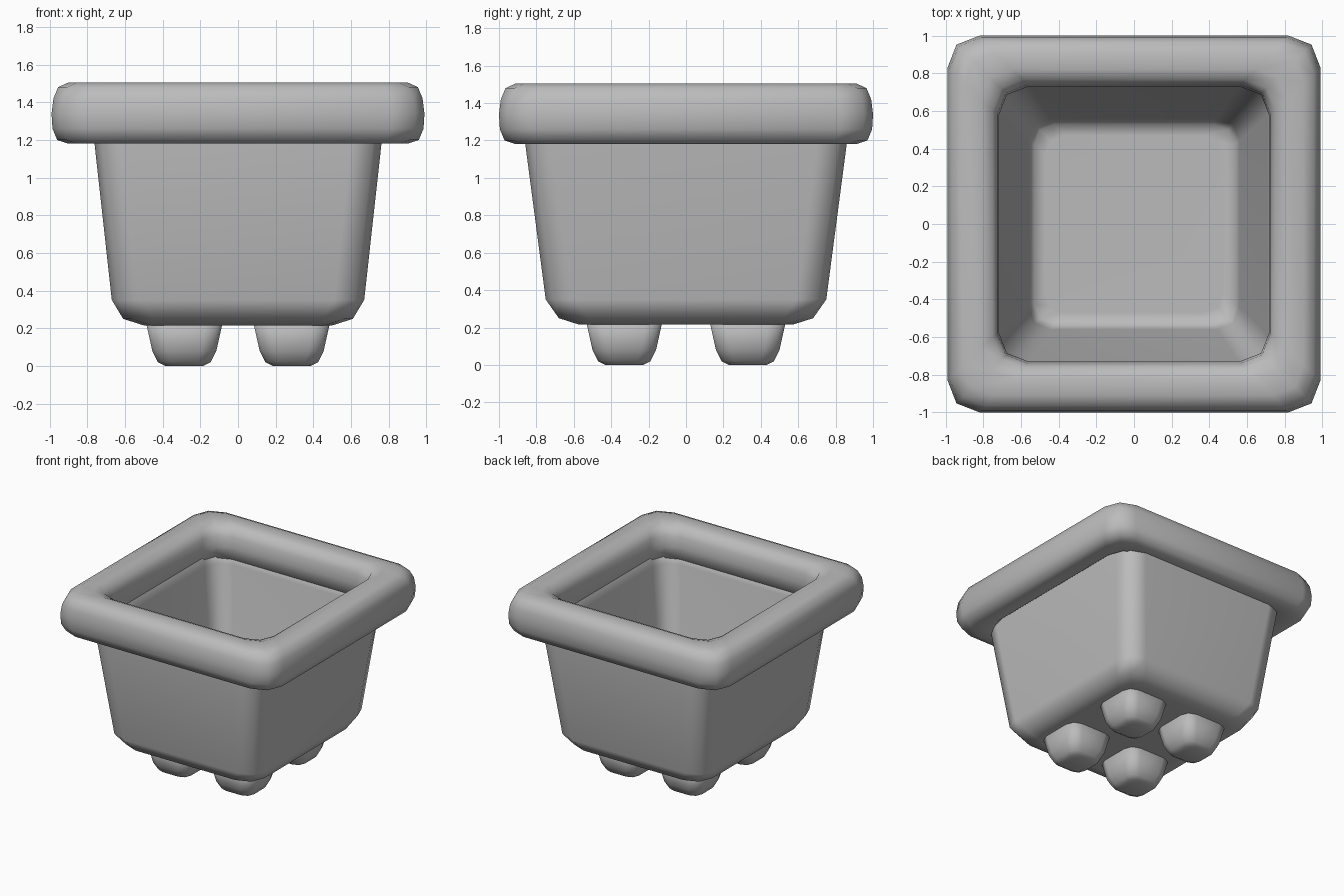
import bpy, bmesh

cube = bpy.data.objects.get("Cube")
if cube:
    bpy.data.objects.remove(cube, do_unlink=True)

grey = bpy.data.materials.new("plain grey")
grey.use_nodes = True
colour = (0.5, 0.5, 0.5, 1)
grey.diffuse_color = colour
grey.node_tree.nodes["Principled BSDF"].inputs["Base Color"].default_value = colour


def ring(bm, hx, hy, r, z):
    """Square loop of vertices with three-point rounded corners."""
    k = 0.28 * r
    corner = [(hx, hy - r), (hx - k, hy - k), (hx - r, hy)]
    points = []
    for sx, sy in ((1, 1), (-1, 1), (-1, -1), (1, -1)):
        side = corner if sx * sy > 0 else corner[::-1]
        points += [(sx * x, sy * y) for x, y in side]
    return [bm.verts.new((x, y, z)) for x, y in points]


def loft(name, profile, location=(0, 0, 0), closed=False, weighted=False):
    """Skin rounded-square rings (half x, half y, corner, height)."""
    bm = bmesh.new()
    rings = [ring(bm, *row) for row in profile]
    pairs = list(zip(rings, rings[1:]))
    if closed:
        pairs.append((rings[-1], rings[0]))
    else:
        bm.faces.new(rings[0])
        bm.faces.new(rings[-1])
    for a, b in pairs:
        for i in range(len(a)):
            j = (i + 1) % len(a)
            bm.faces.new((a[i], a[j], b[j], b[i]))
    bmesh.ops.recalc_face_normals(bm, faces=bm.faces)
    for face in bm.faces:
        face.smooth = True
    mesh = bpy.data.meshes.new(name)
    bm.to_mesh(mesh)
    bm.free()
    mesh.materials.append(grey)
    obj = bpy.data.objects.new(name, mesh)
    obj.location = location
    bpy.context.collection.objects.link(obj)
    if weighted:
        obj.modifiers.new("even shading", "WEIGHTED_NORMAL")
    return obj


# Tapered pot: up the outside, over the hidden lip, down to the inner floor
loft("pot_body", [
    (0.50, 0.57, 0.14, 0.215),
    (0.61, 0.68, 0.16, 0.25),
    (0.67, 0.75, 0.16, 0.35),
    (0.775, 0.875, 0.16, 1.30),
    (0.735, 0.755, 0.15, 1.30),
    (0.71, 0.735, 0.15, 1.20),
    (0.56, 0.56, 0.12, 0.44),
    (0.53, 0.53, 0.11, 0.39),
    (0.47, 0.47, 0.10, 0.37),
], weighted=True)

# Thick rounded rim
loft("rim", [
    (0.90, 0.91, 0.16, 1.18),
    (0.96, 0.97, 0.17, 1.20),
    (0.985, 0.995, 0.17, 1.26),
    (0.99, 1.00, 0.17, 1.34),
    (0.98, 0.99, 0.17, 1.42),
    (0.955, 0.965, 0.17, 1.48),
    (0.90, 0.91, 0.16, 1.505),
    (0.81, 0.82, 0.16, 1.505),
    (0.75, 0.765, 0.16, 1.48),
    (0.725, 0.74, 0.16, 1.42),
    (0.72, 0.73, 0.16, 1.34),
    (0.73, 0.74, 0.16, 1.24),
    (0.80, 0.82, 0.16, 1.18),
], closed=True)

# Four stubby feet
for side, sx in (("left", 1), ("right", -1)):
    for end, sy in (("front", -1), ("back", 1)):
        loft(f"foot_{end}_{side}", [
            (0.10, 0.10, 0.05, 0.0),
            (0.14, 0.14, 0.07, 0.02),
            (0.17, 0.17, 0.08, 0.08),
            (0.21, 0.21, 0.09, 0.26),
        ], location=(0.285 * sx, 0.33 * sy, 0))
